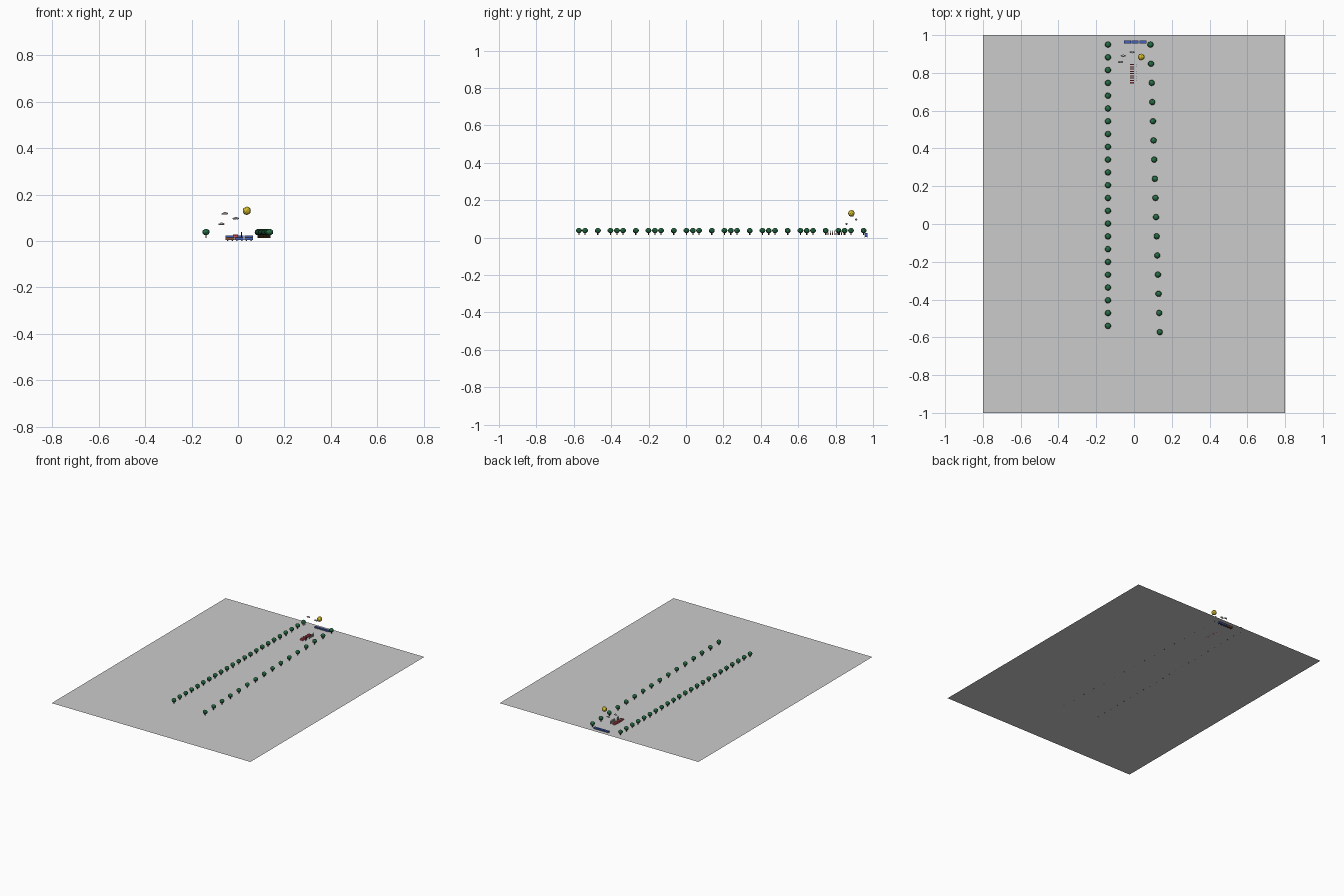
import bpy
import math
from mathutils import Matrix

if "Cube" in bpy.data.objects:
    bpy.data.objects.remove(bpy.data.objects["Cube"])

GROUND_Z = 0.0145


def material(name, rgb):
    m = bpy.data.materials.new(name)
    m.diffuse_color = (*rgb, 1)
    m.use_nodes = True
    m.node_tree.nodes["Principled BSDF"].inputs["Base Color"].default_value = m.diffuse_color
    return m


GREEN = material("leaf_green", (0.02, 0.16, 0.06))
BARK = material("bark", (0.10, 0.05, 0.02))
YELLOW = material("sun_yellow", (0.65, 0.50, 0.03))
BLUE = material("car_blue", (0.06, 0.12, 0.50))
BROWN = material("car_brown", (0.25, 0.08, 0.04))
DARK = material("dark", (0.03, 0.03, 0.04))
RED = material("slat_red", (0.65, 0.08, 0.10))


def finish(name, mat=None):
    ob = bpy.context.object
    ob.name = name
    if mat:
        ob.data.materials.append(mat)
    return ob


def box(name, x, y, z, mat=None):
    # x, y and z are (min, max) ranges
    bpy.ops.mesh.primitive_cube_add(size=1)
    ob = finish(name, mat)
    size = [r[1] - r[0] for r in (x, y, z)]
    ob.data.transform(Matrix.Diagonal((*size, 1)))
    ob.location = [(r[0] + r[1]) / 2 for r in (x, y, z)]
    return ob


def ball(name, loc, scale, subdivisions, mat=None):
    bpy.ops.mesh.primitive_ico_sphere_add(subdivisions=subdivisions, radius=1)
    ob = finish(name, mat)
    ob.data.transform(Matrix.Diagonal((*scale, 1)))
    ob.location = loc
    return ob


def rod(name, loc, radius, depth, sides, mat, rot=(0, 0, 0)):
    bpy.ops.mesh.primitive_cylinder_add(vertices=sides, radius=radius, depth=depth,
                                        location=loc, rotation=rot)
    return finish(name, mat)


def copy(ob, name, loc):
    c = bpy.data.objects.new(name, ob.data)
    c.location = loc
    bpy.context.collection.objects.link(c)


# flat ground sheet
bpy.ops.mesh.primitive_plane_add(size=2, location=(0, 0, GROUND_Z))
finish("ground").data.transform(Matrix.Diagonal((0.8, 1, 1, 1)))

# two rows of trees, the right one spreading outwards
spots = [(-0.138, 0.95 - 0.0677 * i) for i in range(23)]
spots += [(0.087 + 0.0033 * i, 0.95 - 0.1015 * i) for i in range(16)]
x0, y0 = spots[0]
crown = ball("tree_crown", (x0, y0, 0.038), (0.016, 0.016, 0.014), 2, GREEN)
trunk = rod("tree_trunk", (x0, y0, 0.022), 0.003, 0.018, 8, BARK)
for x, y in spots[1:]:
    copy(crown, "tree_crown", (x, y, 0.038))
    copy(trunk, "tree_trunk", (x, y, 0.022))

# sun
ball("sun", (0.038, 0.884, 0.130), (0.018, 0.018, 0.018), 2, YELLOW)

# clouds of overlapping flattened puffs
for x, y, z in [(-0.057, 0.891, 0.118), (-0.010, 0.910, 0.097), (-0.071, 0.858, 0.073)]:
    for dx, dz, r in [(-0.008, -0.001, 0.006), (0, 0.001, 0.008), (0.008, 0, 0.006)]:
        ball("cloud_puff", (x + dx, y, z + dz), (r, r * 0.8, r * 0.7), 2)

# little train along the back edge
for i in range(3):
    a = -0.053 + i * 0.0405
    b = a + 0.037
    box("car_body", (a, b), (0.956, 0.970), (0.004, 0.018), BROWN if i == 0 else BLUE)
    box("car_roof", (a, b), (0.955, 0.971), (0.018, 0.024), BLUE)
    box("car_window_band", (a + 0.003, b - 0.003), (0.9553, 0.9707), (0.012, 0.016), DARK)
    for wx in (a + 0.008, b - 0.008):
        for wy in (0.956, 0.970):
            rod("car_wheel", (wx, wy, 0.0035), 0.0035, 0.002, 12, DARK, (math.pi / 2, 0, 0))
    if i:
        box("coupling", (a - 0.0035, a), (0.962, 0.964), (0.006, 0.008), DARK)

# row of red slats
for i in range(9):
    y = 0.745 + i * 0.012
    box("red_slat", (-0.022, 0.0), (y, y + 0.006), (GROUND_Z, 0.024 + 0.003 * (i % 2)), RED)

# row of thin dark posts
for i in range(8):
    rod("post", (0.015, 0.758 + i * 0.0125, 0.027), 0.0014, 0.025, 8, DARK)
